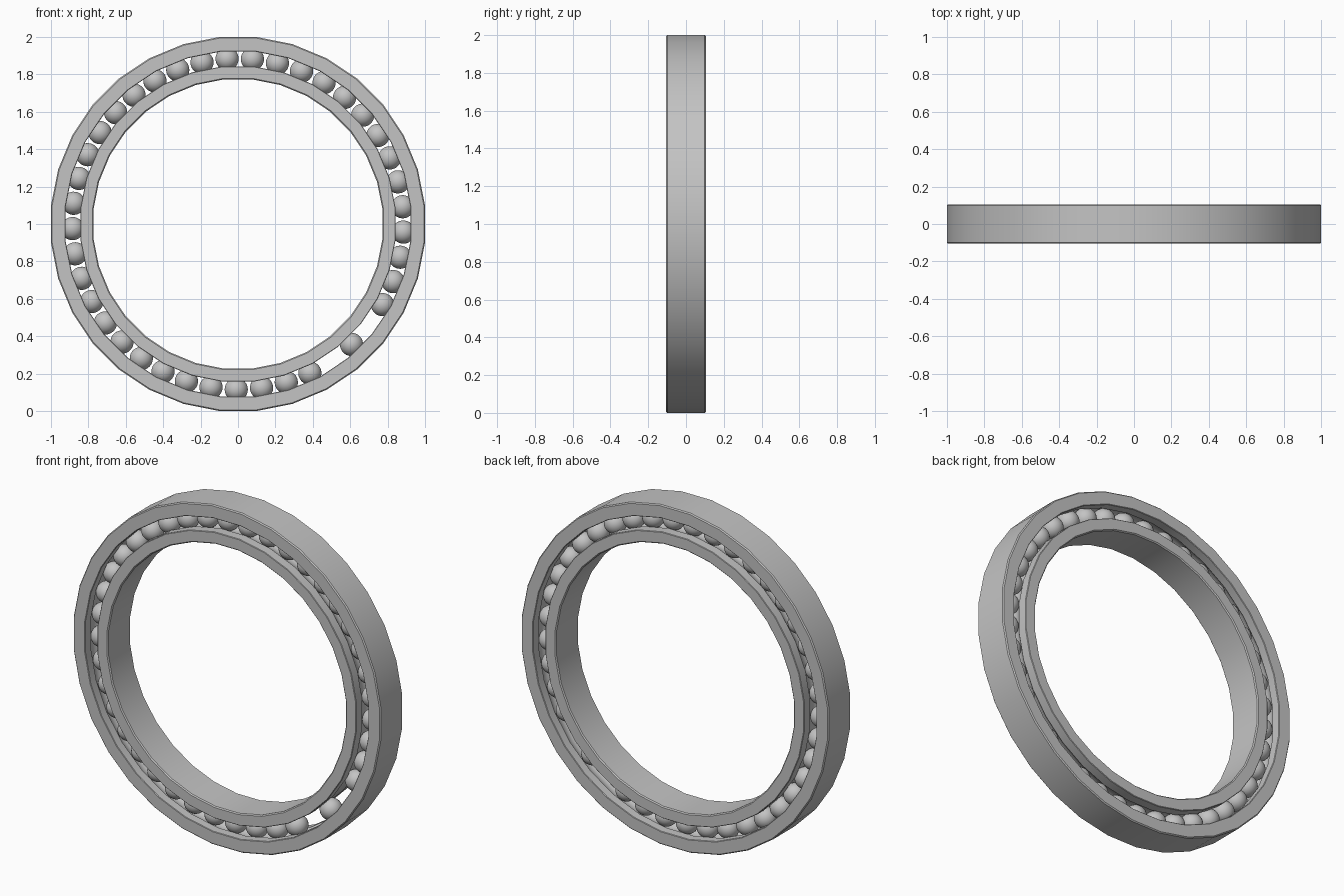
import bpy, bmesh
from math import sin, cos, pi, radians, acos
from mathutils import Matrix

cube = bpy.data.objects.get("Cube")
if cube:
    bpy.data.objects.remove(cube, do_unlink=True)

SEGMENTS = 32
HALF_WIDTH = 0.105
TRACK = 0.885          # radius of the ball circle
BALL = 0.062
GROOVE = 0.064
BEVEL = 0.006

steel = bpy.data.materials.new("grey steel")
steel.use_nodes = True
steel.diffuse_color = (0.55, 0.55, 0.55, 1)
steel.node_tree.nodes["Principled BSDF"].inputs["Base Color"].default_value = (0.55, 0.55, 0.55, 1)


def finish(name, bm):
    bmesh.ops.recalc_face_normals(bm, faces=bm.faces)
    mesh = bpy.data.meshes.new(name)
    bm.to_mesh(mesh)
    bm.free()
    mesh.materials.append(steel)
    obj = bpy.data.objects.new(name, mesh)
    bpy.context.collection.objects.link(obj)
    bpy.ops.object.select_all(action='DESELECT')
    obj.select_set(True)
    bpy.context.view_layer.objects.active = obj
    bpy.ops.object.shade_smooth_by_angle(angle=radians(30))
    return obj


def race_profile(plain, shoulder):
    """Closed (radius, y) section: plain wall, bevelled rims, grooved wall."""
    side = 1 if shoulder > plain else -1
    w, b = HALF_WIDTH, BEVEL
    pts = [(plain, -w + b), (plain + side * b, -w),
           (shoulder - side * b / 2, -w), (shoulder, -w + b / 2)]
    # ball groove: an arc about the track, cut into the shoulder
    gap = abs(TRACK - shoulder)
    reach = acos(gap / GROOVE)
    for i in range(11):
        a = -reach + 2 * reach * i / 10
        pts.append((TRACK - side * GROOVE * cos(a), GROOVE * sin(a)))
    pts += [(r, -y) for r, y in reversed(pts[:4])]
    return pts


def ring(name, profile):
    bm = bmesh.new()
    loops = []
    flat = 1 / cos(pi / SEGMENTS)     # measure radii to the flats
    for i in range(SEGMENTS):
        a = 2 * pi * (i + 0.5) / SEGMENTS
        loops.append([bm.verts.new((r * flat * cos(a), y, 1 + r * flat * sin(a)))
                      for r, y in profile])
    n = len(profile)
    for i, here in enumerate(loops):
        there = loops[(i + 1) % SEGMENTS]
        for j in range(n):
            k = (j + 1) % n
            bm.faces.new((here[j], here[k], there[k], there[j]))
    return finish(name, bm)


# Two races
ring("outer_race", race_profile(1.0, 0.922))
ring("inner_race", race_profile(0.773, 0.843))

# Balls, with two places left empty
PLACES, EMPTY = 41, (35, 37)
bm = bmesh.new()
bmesh.ops.create_uvsphere(bm, u_segments=24, v_segments=16, radius=BALL)
first = finish("ball", bm)
for k in range(PLACES):
    if k in EMPTY:
        continue
    ball = first
    if k:
        ball = first.copy()           # shares the same mesh
        bpy.context.collection.objects.link(ball)
    a = radians(-2.8) + 2 * pi * k / PLACES
    ball.matrix_world = (Matrix.Translation((TRACK * cos(a), 0, 1 + TRACK * sin(a)))
                         @ Matrix.Rotation(-a, 4, 'Y'))
    ball.name = f"ball_{k + 1}"
